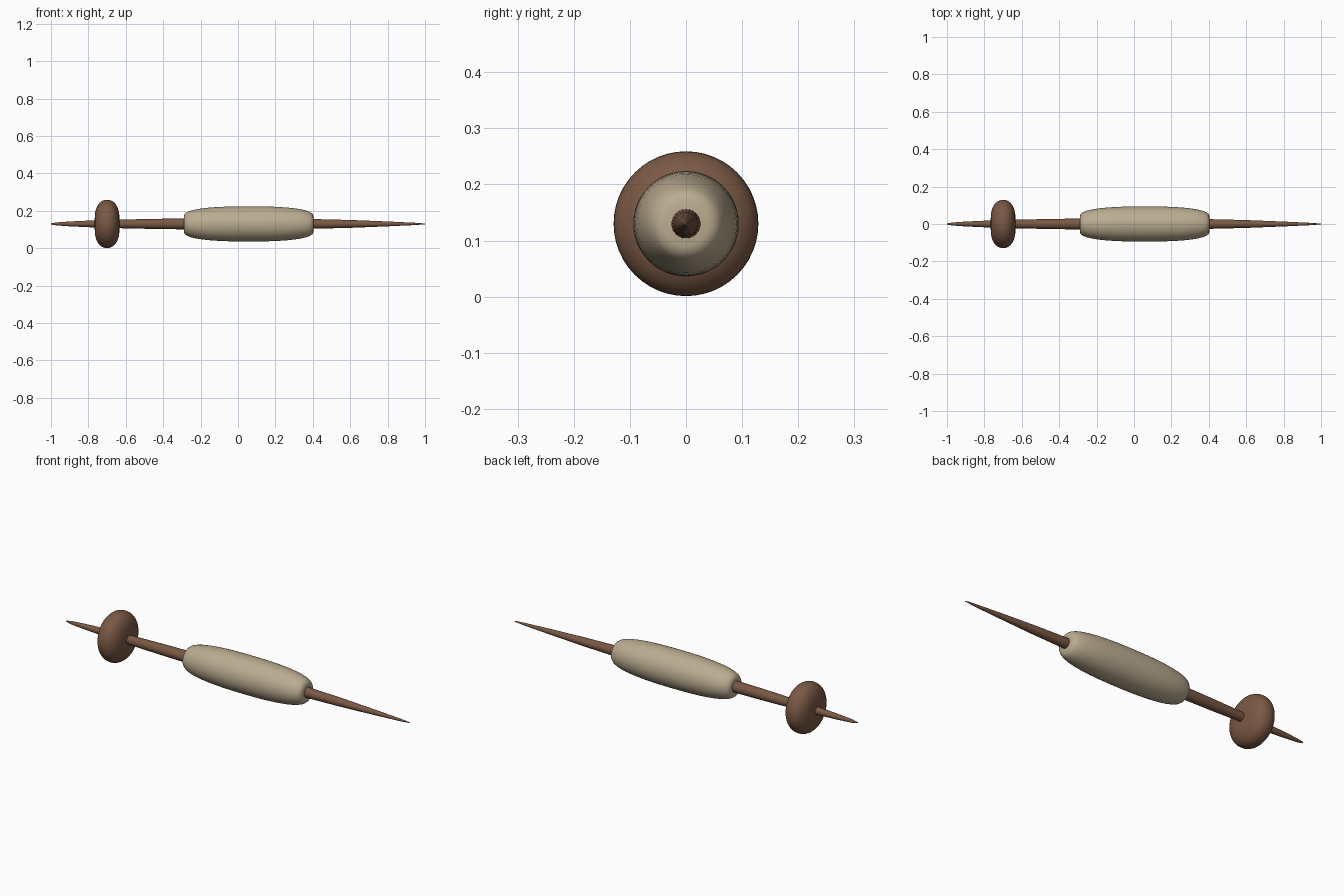
import bpy
import math

AXIS_Z = 0.13

cube = bpy.data.objects.get("Cube")
if cube:
    bpy.data.objects.remove(cube, do_unlink=True)


def material(name, color):
    mat = bpy.data.materials.new(name)
    mat.use_nodes = True
    mat.diffuse_color = (*color, 1)
    bsdf = mat.node_tree.nodes["Principled BSDF"]
    bsdf.inputs["Base Color"].default_value = (*color, 1)
    bsdf.inputs["Roughness"].default_value = 0.8
    return mat


def lathe(name, profile, sides, mat):
    """Spin (x, radius) pairs around the long axis, with capped ends."""
    verts, faces = [], []
    for x, r in profile:
        for i in range(sides):
            a = math.tau * i / sides
            verts.append((x, r * math.cos(a), AXIS_Z + r * math.sin(a)))
    for k in range(len(profile) - 1):
        for i in range(sides):
            j = (i + 1) % sides
            faces.append((k * sides + i, k * sides + j,
                          (k + 1) * sides + j, (k + 1) * sides + i))
    last = (len(profile) - 1) * sides
    faces.append(tuple(reversed(range(sides))))
    faces.append(tuple(range(last, last + sides)))
    mesh = bpy.data.meshes.new(name)
    mesh.from_pydata(verts, [], [f[::-1] for f in faces])
    mesh.materials.append(mat)
    obj = bpy.data.objects.new(name, mesh)
    bpy.context.collection.objects.link(obj)
    bpy.ops.object.select_all(action="DESELECT")
    obj.select_set(True)
    bpy.context.view_layer.objects.active = obj
    bpy.ops.object.shade_smooth_by_angle(angle=math.radians(50))
    return obj


def rounded(center, half, radius, end_radius, power, steps=20):
    """Profile of a rounded body that swells from end_radius to radius."""
    points = []
    for i in range(steps + 1):
        t = -math.cos(math.pi * i / steps)
        swell = max(0, 1 - abs(t) ** power) ** (1 / power)
        points.append((center + half * t,
                       end_radius + (radius - end_radius) * swell))
    return points


wood = material("brown wood", (0.195, 0.098, 0.058))
wool = material("cream wool", (0.50, 0.413, 0.283))

# Tapered stick running through the whole tool
lathe("shaft", [(-1, 0.003), (-0.97, 0.008), (-0.9, 0.013), (-0.77, 0.019),
                (-0.63, 0.023), (-0.45, 0.027), (-0.3, 0.029), (0.1, 0.029),
                (0.4, 0.026), (0.6, 0.021), (0.8, 0.013), (0.95, 0.006),
                (1, 0.002)], 24, wood)

# Disc weight near one end
lathe("whorl", rounded(-0.7, 0.066, 0.129, 0.03, 2.2), 48, wood)

# Wound yarn on the middle of the stick
lathe("yarn", rounded(0.057, 0.347, 0.094, 0.04, 2.5), 48, wool)
